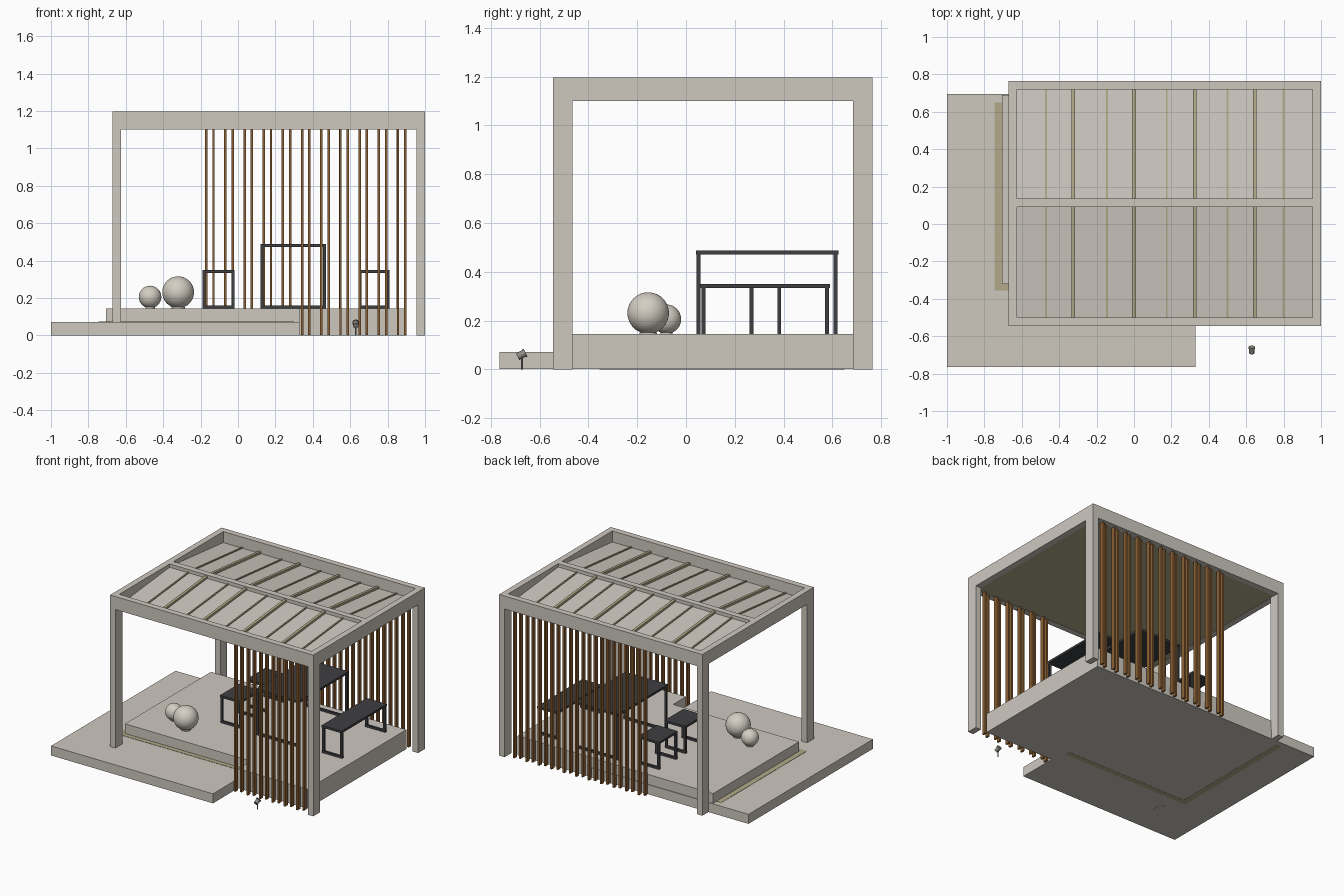
import bpy, bmesh, math
from mathutils import Vector

cube = bpy.data.objects.get("Cube")
if cube:
    bpy.data.objects.remove(cube, do_unlink=True)


def material(name, r, g, b):
    """Flat material from 0-255 screen values."""
    col = [((c / 255 + 0.055) / 1.055) ** 2.4 for c in (r, g, b)] + [1]
    m = bpy.data.materials.new(name)
    m.use_nodes = True
    m.diffuse_color = col
    m.node_tree.nodes["Principled BSDF"].inputs["Base Color"].default_value = col
    return m


STONE = material("pale stone", 206, 200, 191)
TAN = material("tan panel", 178, 170, 138)
WOOD = material("brown wood", 140, 97, 52)
METAL = material("charcoal metal", 62, 63, 66)
GLOBE = material("globe stone", 212, 206, 195)
STEEL = material("lamp steel", 140, 138, 132)


def finish(name, bm, mat):
    bmesh.ops.recalc_face_normals(bm, faces=bm.faces)
    me = bpy.data.meshes.new(name)
    bm.to_mesh(me)
    bm.free()
    me.materials.append(mat)
    ob = bpy.data.objects.new(name, me)
    bpy.context.collection.objects.link(ob)
    return ob


def add_prism(bm, points, offset):
    """Extrude a closed outline by an offset."""
    face = bm.faces.new([bm.verts.new(p) for p in points])
    ext = bmesh.ops.extrude_face_region(bm, geom=[face], use_keep_orig=True)
    verts = [g for g in ext["geom"] if isinstance(g, bmesh.types.BMVert)]
    bmesh.ops.translate(bm, verts=verts, vec=offset)


def add_box(bm, x, y, z):
    add_prism(bm, [(x[0], y[0], z[0]), (x[1], y[0], z[0]),
                   (x[1], y[1], z[0]), (x[0], y[1], z[0])], (0, 0, z[1] - z[0]))


def boxes(name, mat, *items):
    bm = bmesh.new()
    for b in items:
        add_box(bm, *b)
    return finish(name, bm, mat)


def smooth(ob):
    bpy.ops.object.select_all(action='DESELECT')
    ob.select_set(True)
    bpy.context.view_layer.objects.active = ob
    bpy.ops.object.shade_smooth_by_angle()


def rod(name, mat, a, b, r, sides=20):
    a, b = Vector(a), Vector(b)
    bm = bmesh.new()
    bmesh.ops.create_cone(bm, cap_ends=True, segments=sides, radius1=r, radius2=r,
                          depth=(b - a).length)
    bm.transform((b - a).to_track_quat('Z', 'Y').to_matrix().to_4x4())
    bmesh.ops.translate(bm, verts=bm.verts, vec=(a + b) / 2)
    smooth(finish(name, bm, mat))


# Ground slab, raised deck and the recessed strip around the deck
FLOOR = 0.145
boxes("lower_platform", STONE, ((-1, 0.33), (-0.765, 0.695), (0.001, 0.072)))
bm = bmesh.new()
outline = [(-0.705, -0.32), (0.33, -0.32), (0.33, -0.47),
           (0.9, -0.47), (0.9, 0.69), (-0.705, 0.69)]
add_prism(bm, [(x, y, 0.001) for x, y in outline], (0, 0, FLOOR - 0.001))
finish("raised_deck", bm, STONE)
boxes("deck_edge_strip", TAN,
      ((-0.745, -0.7), (-0.355, 0.65), (0, 0.074)),
      ((-0.7, 0.3), (-0.355, -0.315), (0, 0.074)))

# Pergola frame
X0, X1, Y0, Y1 = -0.67, 1.0, -0.545, 0.765
BEAM, TOP, W = 1.1, 1.197, 0.045
for side, x in (("right", X0), ("left", X1 - W)):
    for end, y in (("front", Y0), ("back", Y1 - 0.08)):
        boxes(f"{end}_{side}_post", STONE, ((x, x + W), (y, y + 0.08), (0, BEAM)))
    boxes(f"{side}_beam", STONE, ((x, x + W), (Y0, Y1), (BEAM, TOP)))
for end, y in (("front", Y0), ("back", Y1 - W)):
    boxes(f"{end}_beam", STONE, ((X0 + W, X1 - W), (y, y + W), (BEAM, TOP)))
boxes("ridge_beam", STONE, ((X0 + W, X1 - W), (0.09, 0.135), (BEAM + 0.01, TOP)))
boxes("ceiling", TAN, ((X0 + W, X1 - W), (Y0 + W, Y1 - W), (BEAM + 0.002, BEAM + 0.006)))

# Sloping roof panels with alternating thin and wide rafters
RAFTERS = [-0.47, -0.325, -0.145, 0, 0.175, 0.325, 0.5, 0.645, 0.8]


def slope(bm, x, width, low, high, eave, ridge):
    pts = [(eave, 1.115 + low), (ridge, 1.172 + low),
           (ridge, 1.172 + high), (eave, 1.115 + high)]
    add_prism(bm, [(x, y, z) for y, z in pts], (width, 0, 0))


for end, eave, ridge in (("front", Y0 + W, 0.09), ("back", Y1 - W, 0.135)):
    bm = bmesh.new()
    slope(bm, X0 + W, X1 - X0 - 2 * W, -0.006, 0, eave, ridge)
    finish(f"{end}_roof_panel", bm, STONE)
    bm = bmesh.new()
    for i, x in enumerate(RAFTERS):
        w = 0.02 if i % 2 else 0.01
        slope(bm, x - w / 2, w, -0.004, 0.016 if i % 2 else 0.008, eave, ridge)
    finish(f"{end}_rafters", bm, TAN)


# Vertical slat screens, hung in staggered pairs
def screen(name, first, count, y):
    items = []
    for i in range(count):
        x = first + i * 0.1025
        for dx, dy in ((0, -0.008), (0.039, 0.008)):
            items.append(((x + dx - 0.0065, x + dx + 0.0065),
                          (y + dy - 0.0145, y + dy + 0.0145), (0.002, BEAM)))
    boxes(name, WOOD, *items)


screen("front_slats", 0.343, 6, -0.507)
screen("back_slats", -0.17, 11, 0.724)


# Table, bench and stools: a slab on two square loop legs
def furniture(name, x, y, top, t=0.016):
    items = [(x, y, (top - t, top))]
    for ya in (y[0] + 0.004, y[1] - 0.004 - t):
        yy = (ya, ya + t)
        items.append((x, yy, (FLOOR, FLOOR + t)))
        for xa in (x[0], x[1] - t):
            items.append(((xa, xa + t), yy, (FLOOR + t, top - t)))
    boxes(name, METAL, *items)


furniture("table", (0.12, 0.47), (0.04, 0.625), 0.488)
furniture("bench", (0.645, 0.81), (0.06, 0.59), 0.35)
furniture("front_stool", (-0.19, -0.02), (0.06, 0.28), 0.35)
furniture("back_stool", (-0.19, -0.02), (0.37, 0.59), 0.35)

# Globe ornaments on small discs
for name, x, y, z, r in (("large_globe", -0.32, -0.155, 0.231, 0.085),
                         ("small_globe", -0.47, -0.08, 0.206, 0.06)):
    bm = bmesh.new()
    bmesh.ops.create_uvsphere(bm, u_segments=40, v_segments=24, radius=r)
    bmesh.ops.translate(bm, verts=bm.verts, vec=(x, y, z))
    smooth(finish(name, bm, GLOBE))
    rod(name + "_base", GLOBE, (x, y, FLOOR), (x, y, FLOOR + 0.007), r * 0.42)

# Garden spotlight
rod("spotlight_stake", STEEL, (0.63, -0.672, 0), (0.63, -0.672, 0.055), 0.004, 10)
rod("spotlight_head", STEEL, (0.63, -0.69, 0.052), (0.63, -0.664, 0.066), 0.015)
rod("spotlight_rim", STEEL, (0.63, -0.664, 0.066), (0.63, -0.658, 0.069), 0.018)
